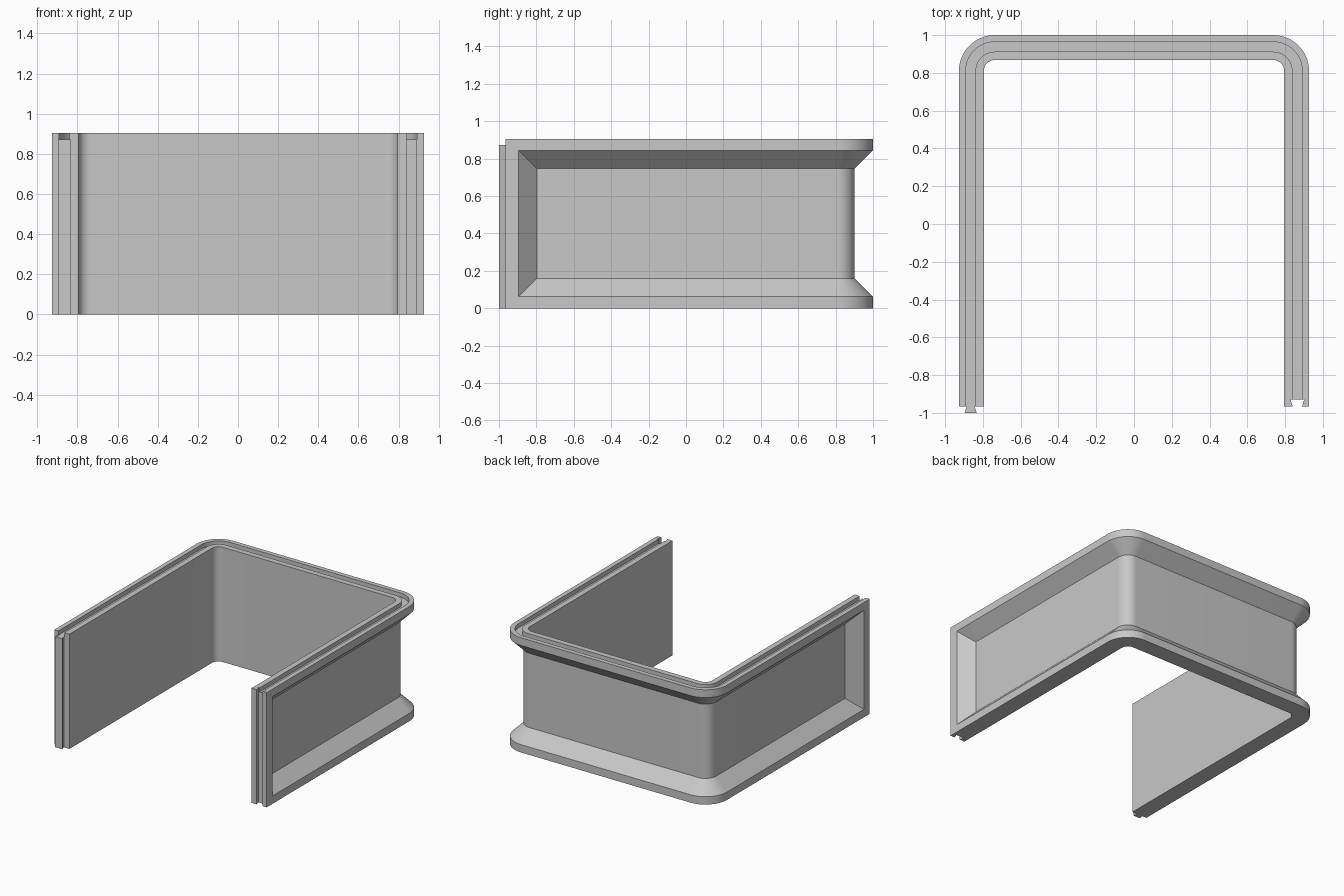
import bpy
import bmesh
from math import cos, sin, pi, radians

if "Cube" in bpy.data.objects:
    bpy.data.objects.remove(bpy.data.objects["Cube"], do_unlink=True)

# Main sizes
HALF_W, BACK, FRONT, HEIGHT = 0.927, 1.0, -0.966, 0.905
WALL, RADIUS, RECESS = 0.132, 0.19, 0.098
LIP_LOW, LIP_HIGH = 0.062, 0.844
GROOVE_Z, GROOVE_OUT, GROOVE_IN = 0.872, 0.036, 0.088

grey = bpy.data.materials.new("light grey")
grey.use_nodes = True
grey.diffuse_color = (0.58, 0.58, 0.58, 1)
grey.node_tree.nodes["Principled BSDF"].inputs["Base Color"].default_value = (0.58, 0.58, 0.58, 1)


def make_object(name, bm):
    bmesh.ops.remove_doubles(bm, verts=bm.verts, dist=1e-5)
    bmesh.ops.recalc_face_normals(bm, faces=bm.faces)
    mesh = bpy.data.meshes.new(name)
    bm.to_mesh(mesh)
    bm.free()
    mesh.materials.append(grey)
    obj = bpy.data.objects.new(name, mesh)
    bpy.context.collection.objects.link(obj)
    return obj


def profile(d):
    """Wall section as (inset from outer face, height), with recess depth d."""
    return [(0, 0), (0, LIP_LOW), (d, LIP_LOW + d), (d, LIP_HIGH - d), (0, LIP_HIGH),
            (0, HEIGHT), (GROOVE_OUT, HEIGHT), (GROOVE_OUT, GROOVE_Z),
            (GROOVE_IN, GROOVE_Z), (GROOVE_IN, HEIGHT), (WALL, HEIGHT), (WALL, 0)]


def stations(steps=20):
    """Outer path stations for the +x half: point, outward direction, recess depth."""
    lip = FRONT + 0.071
    out = [(HALF_W, FRONT, 1, 0, 0), (HALF_W, lip, 1, 0, 0),
           (HALF_W, lip + RECESS, 1, 0, RECESS)]
    for i in range(steps + 1):
        a = pi / 2 * i / steps
        c, s = cos(a), sin(a)
        out.append((HALF_W - RADIUS + RADIUS * c, BACK - RADIUS + RADIUS * s, c, s, RECESS))
    return out


def prism(name, outline, z0, z1):
    bm = bmesh.new()
    face = bm.faces.new([bm.verts.new((x, y, z0)) for x, y in outline])
    new = bmesh.ops.extrude_face_region(bm, geom=[face])["geom"]
    bmesh.ops.translate(bm, vec=(0, 0, z1 - z0),
                        verts=[v for v in new if isinstance(v, bmesh.types.BMVert)])
    return make_object(name, bm)


# U-shaped wall: section swept along the rounded path
half = stations()
path = half + [(-x, y, -nx, ny, d) for x, y, nx, ny, d in reversed(half)]
bm = bmesh.new()
rings = [[bm.verts.new((x - nx * u, y - ny * u, z)) for u, z in profile(d)]
         for x, y, nx, ny, d in path]
count = len(rings[0])
for a, b in zip(rings, rings[1:]):
    for i in range(count):
        j = (i + 1) % count
        bm.faces.new((a[i], a[j], b[j], b[i]))
bm.faces.new(rings[0])
bm.faces.new(rings[-1])
bmesh.ops.dissolve_degenerate(bm, dist=1e-5, edges=bm.edges)
wall = make_object("u_shaped_wall", bm)

# Dovetail slot in the left end
MID = HALF_W - (GROOVE_OUT + GROOVE_IN) / 2
cutter = prism("slot_cutter", [(MID - 0.022, FRONT - 0.01), (MID + 0.022, FRONT - 0.01),
                               (MID + 0.036, FRONT + 0.036), (MID - 0.036, FRONT + 0.036)],
               -0.1, HEIGHT + 0.1)
cutter.hide_render = True
mod = wall.modifiers.new("slot", "BOOLEAN")
mod.operation, mod.solver, mod.object = "DIFFERENCE", "EXACT", cutter
bpy.ops.object.select_all(action="DESELECT")
wall.select_set(True)
bpy.context.view_layer.objects.active = wall
bpy.ops.object.modifier_apply(modifier="slot")
bpy.data.objects.remove(cutter, do_unlink=True)
bpy.ops.object.shade_smooth_by_angle(angle=radians(25))

# Dovetail tongue on the right end
prism("dovetail_tongue", [(-MID - 0.021, FRONT), (-MID + 0.021, FRONT),
                          (-MID + 0.032, -1), (-MID - 0.032, -1)], 0, GROOVE_Z)
